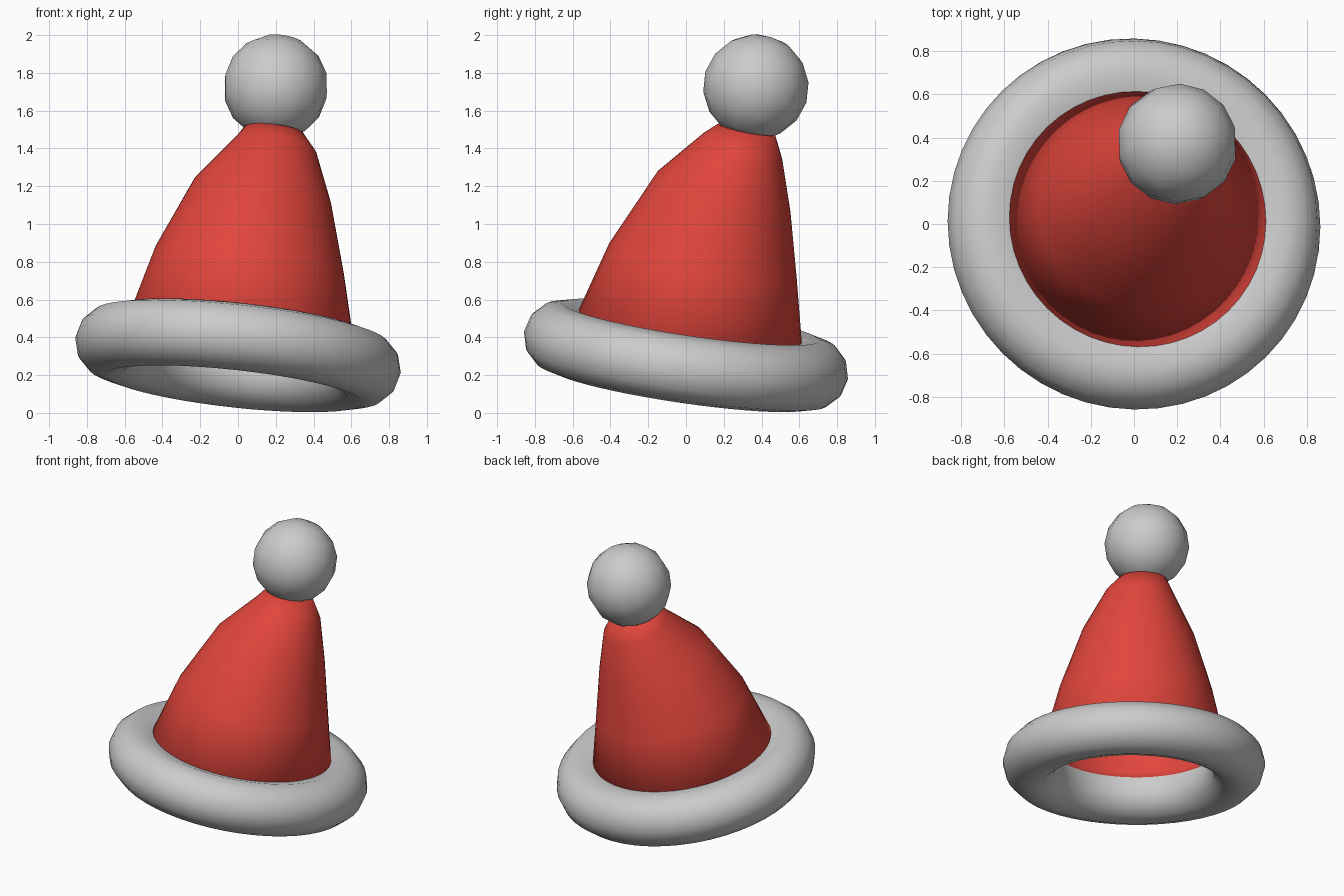
import bpy, bmesh
from math import cos, sin, pi, radians
from mathutils import Vector, Matrix

if "Cube" in bpy.data.objects:
    bpy.data.objects.remove(bpy.data.objects["Cube"])

SEG = 48
BASE = Vector((0, 0, 0.305))            # centre of the tilted brim
TILT = Vector((0.11, 0.147, 1)).normalized()
R, TUBE = 0.687, 0.18


def ring(bm, centre, radius, normal):
    """Circle of vertices in the plane across the given normal."""
    n = Vector(normal).normalized()
    u = (Vector((1, 0, 0)) - n * n.x).normalized()
    v = n.cross(u)
    return [bm.verts.new(Vector(centre) + radius * (u * cos(a) + v * sin(a)))
            for a in (2 * pi * i / SEG for i in range(SEG))]


def finish(bm, name, mat=None):
    mesh = bpy.data.meshes.new(name)
    for f in bm.faces:
        f.smooth = True
    bm.to_mesh(mesh)
    bm.free()
    if mat:
        mesh.materials.append(mat)
    ob = bpy.data.objects.new(name, mesh)
    bpy.context.collection.objects.link(ob)
    return ob


def loft(name, rings, mat=None, cap=False):
    bm = bmesh.new()
    loops = [ring(bm, *r) for r in rings]
    for a, b in zip(loops, loops[1:]):
        for i in range(SEG):
            j = (i + 1) % SEG
            bm.faces.new((a[i], a[j], b[j], b[i]))
    if cap:
        bm.faces.new(loops[-1])
    return finish(bm, name, mat)


def tube_ring(deg):
    """Ring on the brim tube at an angle round its cross-section."""
    a = radians(deg)
    return (BASE + TILT * TUBE * sin(a), R + TUBE * cos(a), TILT)


red = bpy.data.materials.new("red_felt")
red.diffuse_color = (0.75, 0.06, 0.045, 1)
red.use_nodes = True
red.node_tree.nodes["Principled BSDF"].inputs["Base Color"].default_value = red.diffuse_color

# Padded brim: 12-sided tube, open where the red lining joins it
loft("brim", [tube_ring(d) for d in range(150, 481, 30)][::1])

# Leaning cone, with a lining strip closing the gap in the brim
loft("cone", [
    tube_ring(150),
    tube_ring(120),
    ((0.06, 0.09, 0.805), 0.505, (0.14, 0.19, 1)),
    ((0.13, 0.20, 1.165), 0.37, (0.19, 0.31, 1)),
    ((0.20, 0.30, 1.41), 0.22, (0.20, 0.33, 1)),
    ((0.19, 0.32, 1.50), 0.155, (0.12, 0.19, 1)),
], red, cap=True)

# Bobble on the tip
bm = bmesh.new()
bmesh.ops.create_uvsphere(bm, u_segments=14, v_segments=8, radius=0.28)
turn = Vector((0, 0, 1)).rotation_difference(Vector((0.19, 0.31, 1))).to_matrix().to_4x4()
bmesh.ops.transform(bm, matrix=Matrix.Translation((0.2, 0.37, 1.725)) @ turn, verts=bm.verts)
finish(bm, "bobble")
